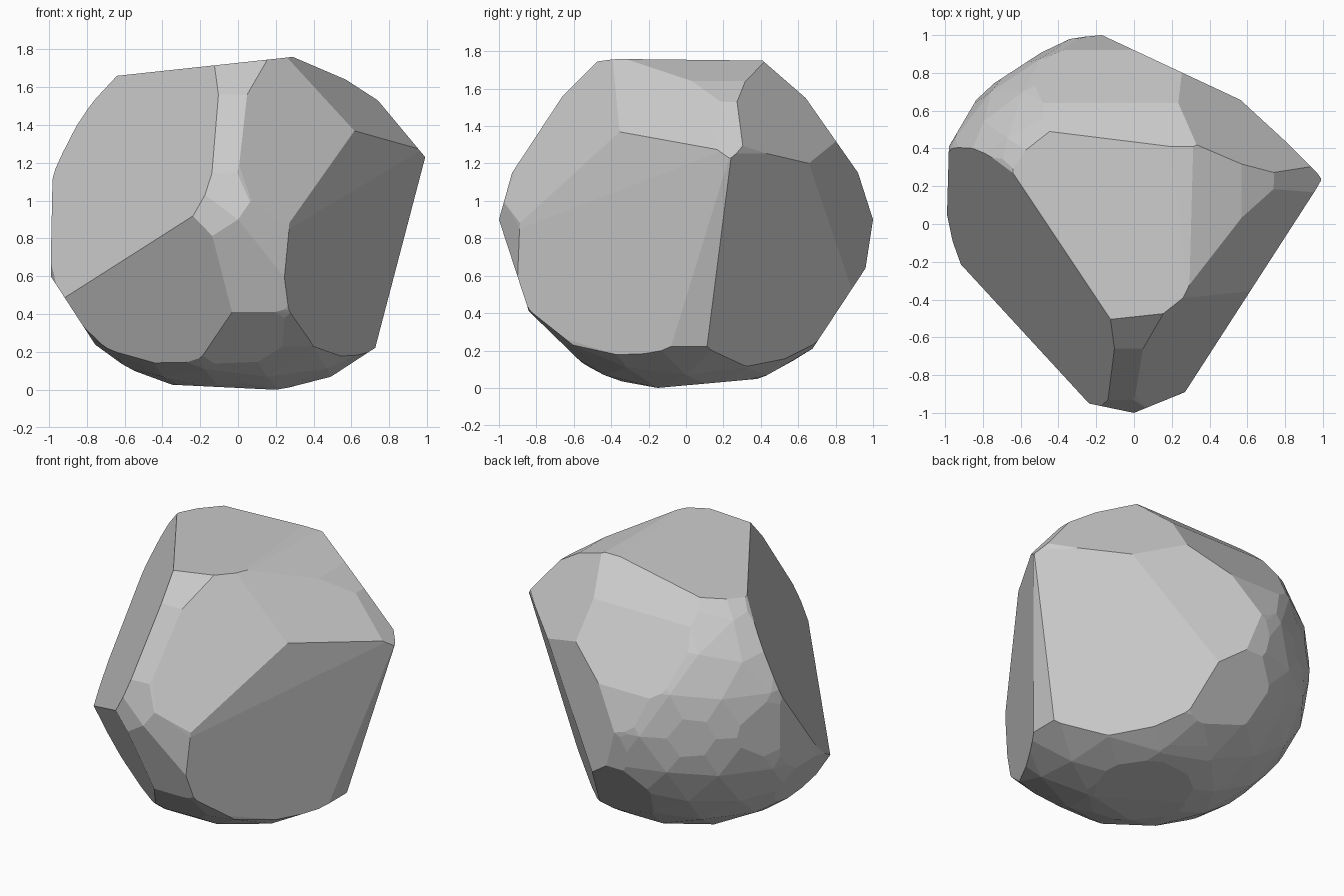
import bpy, bmesh
from mathutils import Vector

if "Cube" in bpy.data.objects:
    bpy.data.objects.remove(bpy.data.objects["Cube"])


def hull(points):
    """Closed convex solid around the points."""
    bm = bmesh.new()
    for p in points:
        bm.verts.new(p)
    bmesh.ops.remove_doubles(bm, verts=bm.verts[:], dist=0.008)
    bmesh.ops.convex_hull(bm, input=bm.verts[:])
    loose = [v for v in bm.verts if not v.link_faces]
    bmesh.ops.delete(bm, geom=loose, context='VERTS')
    return bm


def cut(bm, point, normal):
    """Slice off everything outside a plane and cap the cut."""
    bmesh.ops.bisect_plane(bm, geom=bm.verts[:] + bm.edges[:] + bm.faces[:],
                           plane_co=point, plane_no=Vector(normal).normalized(),
                           clear_outer=True)
    points = [v.co.copy() for v in bm.verts]
    bm.free()
    return hull(points)


def trim(bm, outline, i, j):
    """Trim to a counter-clockwise outline seen along one axis."""
    for (a, b), (c, d) in zip(outline, outline[1:] + outline[:1]):
        point, normal = Vector(), Vector()
        point[i], point[j] = a, b
        normal[i], normal[j] = d - b, a - c
        bm = cut(bm, point, normal)
    return bm


# Rough boulder body: a faceted ellipsoid, taller above its middle
bm = bmesh.new()
bmesh.ops.create_icosphere(bm, subdivisions=3, radius=1.0)
for v in bm.verts:
    x, y, z = v.co
    v.co = Vector((x * 1.1, y * 1.03, z * (1.01 if z > 0 else 0.94) + 0.91))

# Large chiselled faces: (point on the plane, outward normal)
faces = [
    ((-0.94, -0.19, 0.47), (-1.11, -0.70, 0.55)),    # upper left
    ((-0.94, -0.19, 0.47), (-0.36, -0.48, -0.25)),   # lower left
    ((0.27, -0.89, 0.85), (0.943, -0.583, -0.068)),  # right
    ((0.82, 0.06, 0.33), (0.347, 0.346, -0.135)),    # back right
    ((0.63, -0.36, 1.35), (0.84, -0.41, 0.73)),      # right shoulder
    ((0.27, -0.89, 0.88), (0.19, -0.26, 0.15)),      # front right shoulder
    ((0.60, 0.63, 1.20), (0.84, 1.11, 0.845)),       # back right shoulder
]
for point, normal in faces:
    bm = cut(bm, point, normal)

# Rounded-off outlines from the side, the top and the front
side = [(-0.15, 0), (0.4, 0.05), (0.67, 0.2), (0.96, 0.64), (1, 0.9), (0.92, 1.15),
        (0.64, 1.55), (0.41, 1.75), (-0.46, 1.76), (-0.66, 1.56), (-0.93, 1.15),
        (-1, 0.9), (-0.84, 0.41), (-0.48, 0.06)]
top = [(-0.24, -0.95), (0, -1), (0.27, -0.89), (1, 0.24), (0.6, 0.64), (-0.17, 1),
       (-0.38, 0.98), (-0.81, 0.7), (-0.98, 0.41), (-0.99, 0.05), (-0.94, -0.19)]
front = [(0.2, 0), (0.49, 0.05), (0.72, 0.2), (0.99, 1.23), (0.74, 1.53),
         (0.57, 1.64), (0.29, 1.76), (-0.64, 1.66), (-0.91, 1.37), (-0.99, 1.13),
         (-0.99, 0.6), (-0.73, 0.2), (-0.42, 0.03)]
bm = trim(bm, side, 1, 2)
bm = trim(bm, top, 0, 1)
bm = trim(bm, front, 0, 2)

# Merge triangles into flat facets
bmesh.ops.dissolve_limit(bm, angle_limit=0.03, verts=bm.verts[:], edges=bm.edges[:])
bmesh.ops.recalc_face_normals(bm, faces=bm.faces[:])

mesh = bpy.data.meshes.new("boulder")
bm.to_mesh(mesh)
bm.free()
boulder = bpy.data.objects.new("boulder", mesh)
bpy.context.collection.objects.link(boulder)
